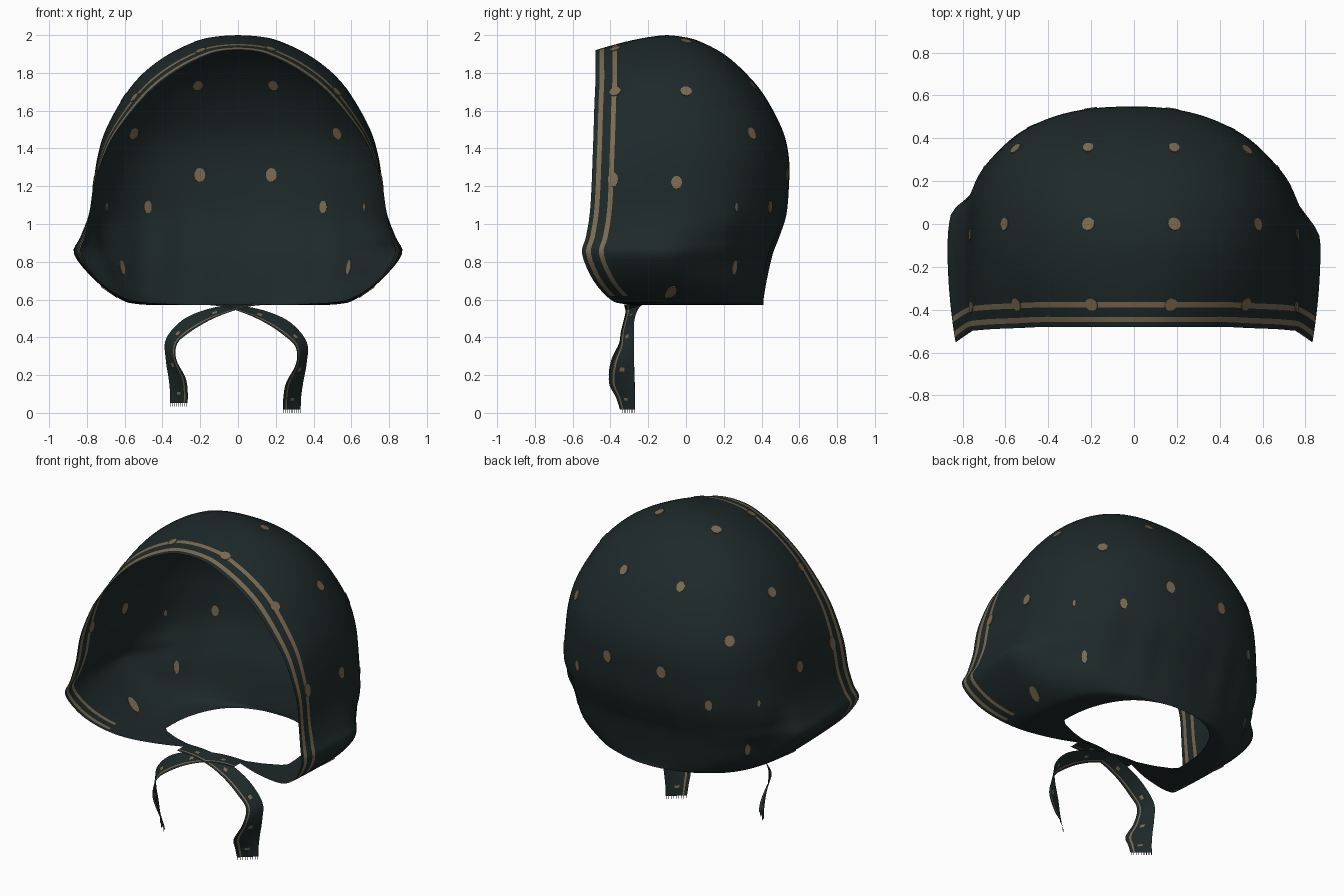
import bpy, bmesh, math
from mathutils import Vector, Matrix
from mathutils.bvhtree import BVHTree

if "Cube" in bpy.data.objects:
    bpy.data.objects.remove(bpy.data.objects["Cube"], do_unlink=True)


def material(name, rgb):
    m = bpy.data.materials.new(name)
    m.use_nodes = True
    m.diffuse_color = (*rgb, 1)
    bsdf = m.node_tree.nodes["Principled BSDF"]
    bsdf.inputs["Base Color"].default_value = (*rgb, 1)
    bsdf.inputs["Roughness"].default_value = 0.9
    return m


MATS = [material("dark teal cloth", (0.013, 0.022, 0.0225)),
        material("tan print", (0.195, 0.143, 0.08))]


def finish(bm, name, smooth=True):
    mesh = bpy.data.meshes.new(name)
    bm.to_mesh(mesh)
    bm.free()
    ob = bpy.data.objects.new(name, mesh)
    bpy.context.collection.objects.link(ob)
    for m in MATS:
        mesh.materials.append(m)
    for p in mesh.polygons:
        p.use_smooth = smooth


def smooth_rows(rows, steps):
    """Catmull-Rom interpolation through rows of values."""
    out = []
    for i in range(len(rows) - 1):
        a, b = rows[max(i - 1, 0)], rows[i]
        c, d = rows[i + 1], rows[min(i + 2, len(rows) - 1)]
        for k in range(steps):
            t = k / steps
            out.append([q + 0.5 * t * (r - p + t * (2 * p - 5 * q + 4 * r - s
                        + t * (3 * (q - r) + s - p))) for p, q, r, s in zip(a, b, c, d)])
    out.append(list(rows[-1]))
    return out


def grid_faces(bm, grid, colour):
    for i in range(len(grid) - 1):
        for j in range(len(grid[0]) - 1):
            f = bm.faces.new((grid[i][j], grid[i][j + 1], grid[i + 1][j + 1], grid[i + 1][j]))
            f.material_index = colour(i, j)


def ease(t):
    t = max(0, min(1, t))
    return t * t * (3 - 2 * t)


# Cap levels: height, half width at rim, half width at middle, rim y, back y
LEVELS = [
    (.57, .13, .43, -.23, .41), (.577, .36, .54, -.33, .41), (.60, .58, .62, -.40, .41),
    (.70, .74, .755, -.49, .425), (.84, .83, .868, -.55, .455), (.93, .81, .835, -.53, .49),
    (1.05, .785, .79, -.51, .53), (1.2, .765, .767, -.50, .545), (1.35, .72, .745, -.495, .545),
    (1.5, .655, .70, -.49, .51), (1.68, .53, .60, -.485, .415), (1.8, .42, .50, -.48, .315),
    (1.9, .29, .365, -.48, .20), (1.97, .16, .215, -.48, .065), (1.993, .08, .11, -.48, -.03),
    (2.0, 0, 0, -.48, -.10)]
MID_Y = -0.1
BANDS = [0, .022, .047, .09, .115]      # distances from the rim; stripes between pairs
STRAIGHT, ROUND = 8, 26
STEPS = 4


def half_section(level, side, power, fold_start, fold_width):
    """Points from the rim around one side to the centre of the back."""
    z, wf, wm, yf, yb = level
    length = MID_Y - yf
    ts = [min(b / length, .9) for b in BANDS]
    ts += [ts[-1] + (1 - ts[-1]) * k / STRAIGHT for k in range(1, STRAIGHT)]
    pts = []
    for t in ts:
        e = 1 - (1 - t) ** 2
        pts.append((wf + (wm - wf) * e, yf + length * t))
    # The side flare ends in a fold, behind which the cloth hugs the back
    flare = .10 * math.exp(-((z - .83) / .13) ** 2)
    for k in range(ROUND + 1):
        a = math.pi / 2 * k / ROUND
        c = math.cos(a) ** (2 / power) if k < ROUND else 0
        y = MID_Y + (yb - MID_Y) * math.sin(a) ** (2 / power)
        pts.append(((wm - flare * ease((y - fold_start) / fold_width)) * c, y))
    out = []
    for x, y in pts:
        # The crown dips toward the rim; soft gathers ripple the lower cloth
        front = max(0, (MID_Y - y) / .38)
        dip = .08 * front ** 1.5 * max(0, (z - 1.2) / .8)
        low = max(0, 1 - abs(z - .85) / .35) * max(0, min(1, (y + .1) / .3))
        ripple = 1 + .012 * low * math.sin(x * 28)
        out.append(Vector((side * x * ripple, y * (ripple if y > 0 else 1), z - dip)))
    return out


bm = bmesh.new()
grid = []
for level in smooth_rows(LEVELS, STEPS):
    left = half_section(level, 1, 2.25, -.08, .24)
    right = half_section(level, -1, 2.5, .05, .12)
    grid.append([bm.verts.new(p) for p in left + right[-2::-1]])
columns = len(grid[0]) - 1
grid_faces(bm, grid, lambda i, j: int(i > 2 * STEPS and min(j, columns - 1 - j) in (1, 3)))
bmesh.ops.remove_doubles(bm, verts=bm.verts, dist=0.0002)
bmesh.ops.recalc_face_normals(bm, faces=bm.faces)
tree = BVHTree.FromBMesh(bm)
finish(bm, "cap_shell")


# Printed dots, laid through the cloth so they show on both sides
def add_dot(bm, origin, direction, wide, tall, tilt=0):
    hit, normal, _, _ = tree.ray_cast(Vector(origin), Vector(direction))
    turn = normal.to_track_quat('Z', 'Y').to_matrix().to_4x4()
    turn.translation = hit
    shape = Matrix.Rotation(tilt, 4, 'Z') @ Matrix.Diagonal((wide, tall, 1, 1))
    made = bmesh.ops.create_cone(bm, cap_ends=True, segments=12, radius1=1, radius2=1,
                                 depth=.007, matrix=turn @ shape)
    for f in {f for v in made["verts"] for f in v.link_faces}:
        f.material_index = 1


DRIFT = -.013       # the print sits slightly to the right
bm = bmesh.new()
for s in (1, -1):
    for x, z, w, h in [(.19, 1.26, .03, .037), (.2, 1.735, .026, .032), (.54, 1.48, .03, .033),
                       (.465, 1.09, .022, .034), (.6, .77, .016, .04)]:
        add_dot(bm, (s * x + DRIFT, 2, z), (0, -1, 0), w, h)
    for x, y in [(.2, 0), (.59, 0), (.185, -.375), (.535, -.375)]:
        add_dot(bm, (s * x + DRIFT, y, 3), (0, 0, -1), .031, .03)
    for y, z, w, h in [(-.05, 1.22, .029, .035), (-.387, 1.235, .027, .04),
                       (.265, 1.09, .009, .022)]:
        add_dot(bm, (s * 2, y, z), (-s, 0, 0), w, h)
    add_dot(bm, (s * 2, -.08, .64), (-s, 0, 0), .027, .055, -s * .35)
finish(bm, "printed_dots", smooth=False)

# Tie straps: centre x, y, z, then half-width vector
STRAP = [(-.2, -.275, .574, 0, .055, 0), (-.08, -.275, .568, 0, .05, .006),
         (.03, -.28, .547, 0, .04, .018), (.15, -.295, .507, .008, .035, .029),
         (.26, -.31, .445, .02, .035, .032), (.335, -.315, .36, .03, .04, .012),
         (.335, -.335, .26, .028, .06, 0), (.30, -.34, .16, .045, .068, 0),
         (.287, -.32, .08, .047, .05, 0), (.285, -.31, .018, .047, .04, 0)]
ACROSS = [-1, -.72, -.56, -.2, .2, .56, .72, 1]


def strap(name, side, lift, shift):
    bm = bmesh.new()
    rows = smooth_rows(STRAP, 5)
    for n, r in enumerate(rows):
        r[0] += shift * n / len(rows)
        r[2] += lift * n / len(rows)

    def point(row, a, drop=0):
        p = Vector(row[:3]) + Vector(row[3:]) * a
        return bm.verts.new((p.x * side, p.y, p.z - drop))

    grid = [[point(r, a) for a in ACROSS] for r in rows]
    grid_faces(bm, grid, lambda i, j: int(j == 1 or (j == 3 and i % 9 == 4)))
    # Frayed threads along the cut end
    for k in range(9):
        a = -.95 + k * .235
        bm.faces.new([point(rows[-1], b, drop) for b, drop in
                      ((a, 0), (a + .06, 0), (a + .06, .018), (a, .018))])
    finish(bm, name)


strap("left_tie_strap", 1, 0, 0)
strap("right_tie_strap", -1, .035, .03)
